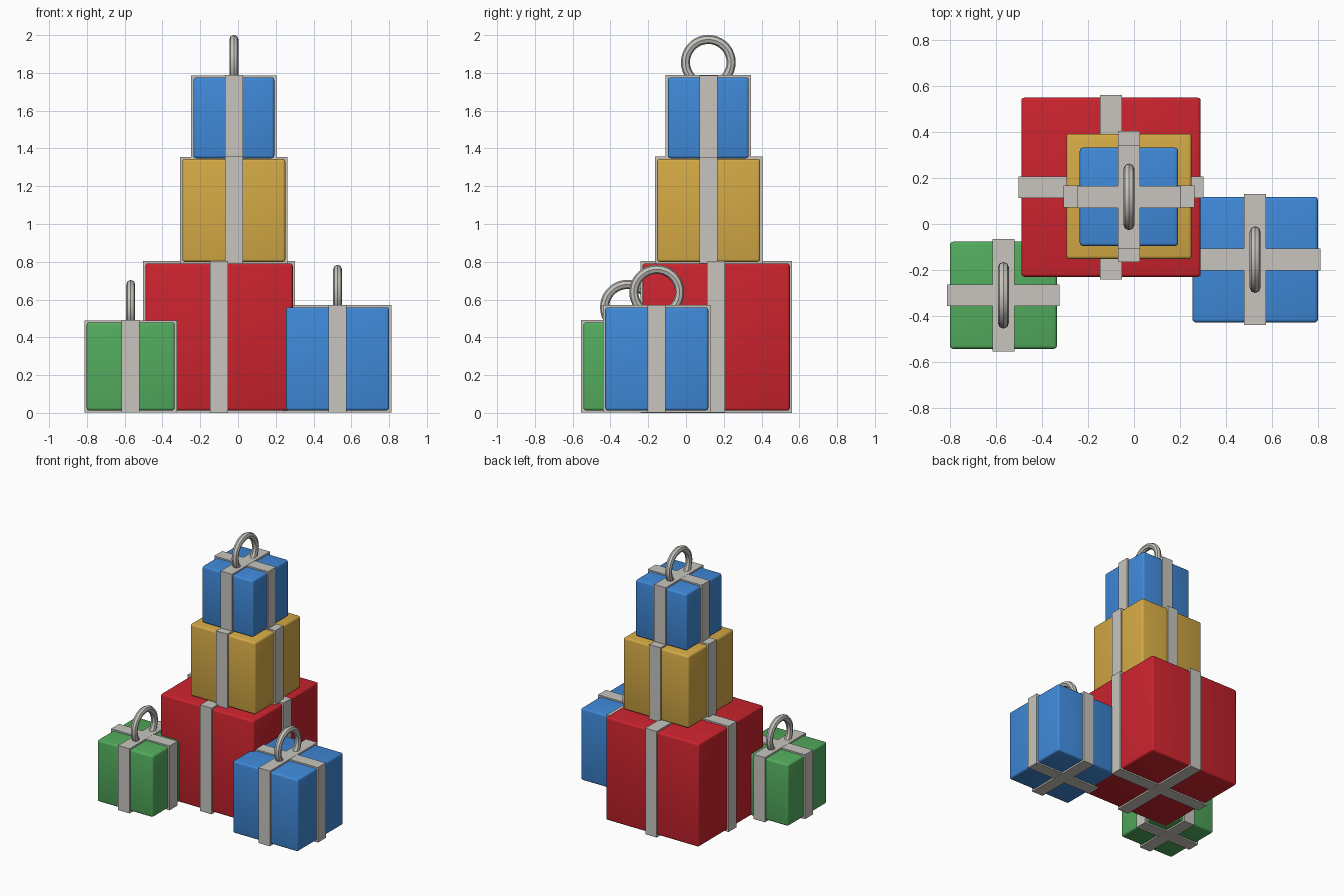
import bpy, bmesh, math
from mathutils import Matrix, Vector

cube = bpy.data.objects.get("Cube")
if cube:
    bpy.data.objects.remove(cube, do_unlink=True)


def material(name, rgb):
    mat = bpy.data.materials.new(name)
    mat.use_nodes = True
    color = (*rgb, 1)
    mat.diffuse_color = color
    mat.node_tree.nodes["Principled BSDF"].inputs["Base Color"].default_value = color
    return mat


RED = material("red_paper", (0.60, 0.017, 0.027))
GOLD = material("gold_paper", (0.66, 0.40, 0.06))
BLUE = material("blue_paper", (0.05, 0.25, 0.69))
GREEN = material("green_paper", (0.085, 0.41, 0.11))
RIBBON = material("silver_ribbon", (0.58, 0.56, 0.52))

RIBBON_WIDTH = 0.095
OVERHANG = 0.012


def smooth(obj):
    bpy.ops.object.select_all(action="DESELECT")
    bpy.context.view_layer.objects.active = obj
    obj.select_set(True)
    bpy.ops.object.shade_smooth_by_angle(angle=math.radians(40))


def block(name, center, size, mat, bevel=0):
    mesh = bpy.data.meshes.new(name)
    bm = bmesh.new()
    bmesh.ops.create_cube(bm, size=1, matrix=Matrix.Diagonal((*size, 1)))
    if bevel:
        bmesh.ops.bevel(bm, geom=bm.edges[:], offset=bevel, segments=3,
                        profile=0.5, affect="EDGES")
    bm.to_mesh(mesh)
    bm.free()
    mesh.materials.append(mat)
    obj = bpy.data.objects.new(name, mesh)
    obj.location = center
    bpy.context.collection.objects.link(obj)
    if bevel:
        smooth(obj)
    return obj


def gift(name, center, side, mat, ring=False):
    # Wrapped box
    block(name + "_box", center, (side, side, side), mat, bevel=0.014)
    # Two crossing ribbon bands, one a hair smaller so the tops do not clash
    outer = side + 2 * OVERHANG
    block(name + "_ribbon_lengthwise", center, (RIBBON_WIDTH, outer, outer), RIBBON)
    block(name + "_ribbon_crosswise", center,
          (outer, RIBBON_WIDTH, outer - 0.002), RIBBON)
    # Ring standing on top as a bow
    if ring:
        top = Vector(center) + Vector((0, 0, side / 2 + 0.08))
        bpy.ops.mesh.primitive_torus_add(
            major_radius=0.121, minor_radius=0.024, major_segments=36,
            minor_segments=8, location=top, rotation=(0, math.pi / 2, 0))
        obj = bpy.context.object
        obj.name = name + "_ring"
        obj.data.materials.append(RIBBON)
        smooth(obj)


# Stacked tower
gift("large_gift", (-0.10, 0.16, 0.402), 0.78, RED)
gift("middle_gift", (-0.022, 0.12, 1.072), 0.545, GOLD)
gift("top_gift", (-0.022, 0.118, 1.562), 0.428, BLUE, ring=True)

# Gifts standing in front
gift("left_gift", (0.527, -0.155, 0.286), 0.546, BLUE, ring=True)
gift("right_gift", (-0.568, -0.31, 0.246), 0.466, GREEN, ring=True)
